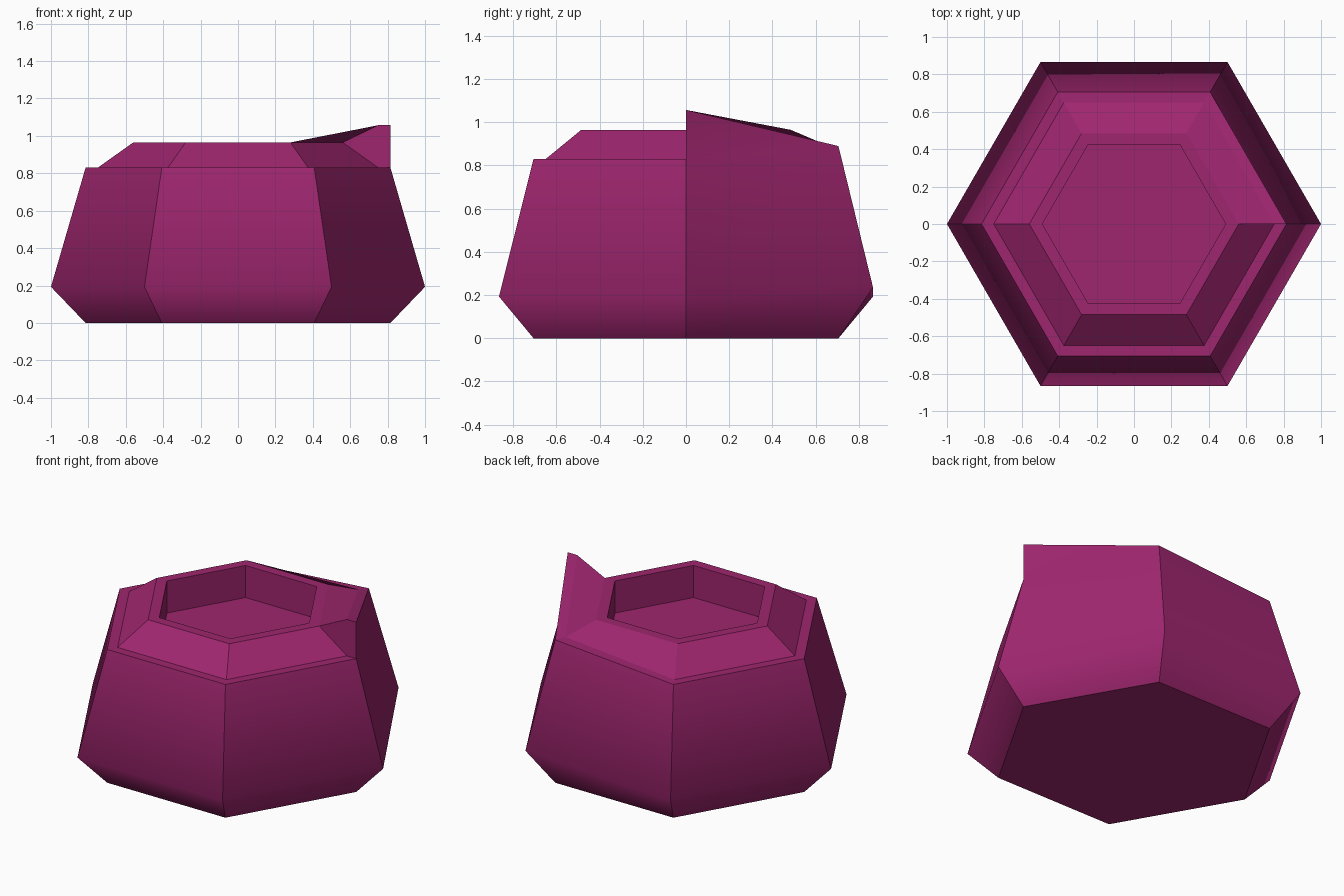
import bpy, bmesh
from math import cos, sin, radians

cube = bpy.data.objects.get("Cube")
if cube:
    bpy.data.objects.remove(cube, do_unlink=True)

# Single plum colour
plum = bpy.data.materials.new("plum")
plum.use_nodes = True
colour = (0.345, 0.019, 0.158, 1)
plum.diffuse_color = colour
bsdf = plum.node_tree.nodes["Principled BSDF"]
bsdf.inputs["Base Color"].default_value = colour
bsdf.inputs["Roughness"].default_value = 0.8

SIDES = 6
bm = bmesh.new()


def corner(radius, z, i):
    a = radians(360 / SIDES * i)
    return bm.verts.new((radius * cos(a), radius * sin(a), z))


def ring(radius, z):
    return [corner(radius, z, i) for i in range(SIDES)]


# Hexagonal profile, from the underside up over the rim and into the recess
base = ring(0.815, 0)
belly = ring(1.0, 0.193)
rim = ring(0.815, 0.83)
ledge = ring(0.75, 0.83)
shoulder = ring(0.56, 0.965)
lip = ring(0.49, 0.965)
floor = ring(0.49, 0.765)

# One corner is pulled up slightly
for loop, z in ((belly, 0.235), (rim, 0.89), (ledge, 0.895)):
    loop[1].co.z = z

# Raised flap peak at the +x corner
peak_out = corner(0.815, 1.057, 0)
peak_in = corner(0.75, 1.057, 0)


def band(lower, upper):
    for i in range(SIDES):
        j = (i + 1) % SIDES
        bm.faces.new((lower[i], lower[j], upper[j], upper[i]))


# Walls, lip and recess
for lower, upper in ((base, belly), (belly, rim), (shoulder, lip), (lip, floor)):
    band(lower, upper)
bm.faces.new(base[::-1])
bm.faces.new(floor)

# Rim ledge and sloped shoulder; the first sector climbs to the flap peak
for i in range(SIDES):
    j = (i + 1) % SIDES
    out_i, in_i = (peak_out, peak_in) if i == 0 else (rim[i], ledge[i])
    bm.faces.new((out_i, rim[j], ledge[j], in_i))
    bm.faces.new((in_i, ledge[j], shoulder[j], shoulder[i]))

# Outer side and upright end of the flap
bm.faces.new((rim[0], rim[1], peak_out))
bm.faces.new((rim[0], peak_out, peak_in, ledge[0]))
bm.faces.new((ledge[0], peak_in, shoulder[0]))

# Soft shading over the belly and flap joint, crisp everywhere else
bmesh.ops.recalc_face_normals(bm, faces=bm.faces)
flap_joint = {rim[0], rim[1]}
for f in bm.faces:
    f.smooth = True
for e in bm.edges:
    ends = set(e.verts)
    e.smooth = ends <= set(belly) or ends == flap_joint

mesh = bpy.data.meshes.new("hexagonal_pot")
bm.to_mesh(mesh)
bm.free()
mesh.materials.append(plum)
pot = bpy.data.objects.new("hexagonal_pot", mesh)
bpy.context.collection.objects.link(pot)
